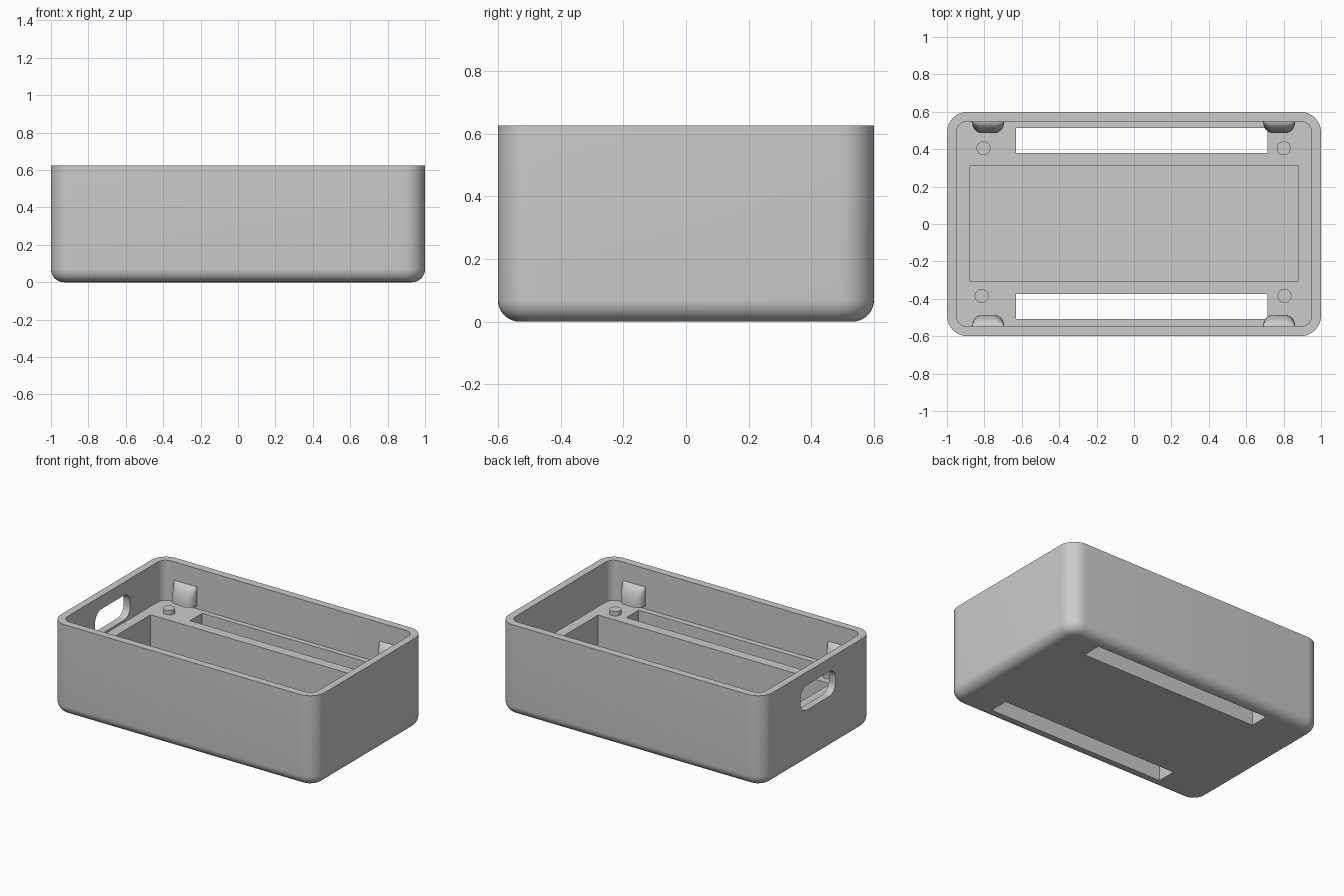
import bpy, bmesh, math

if "Cube" in bpy.data.objects:
    bpy.data.objects.remove(bpy.data.objects["Cube"], do_unlink=True)

# Single plastic material
GREY = (0.6, 0.6, 0.6, 1)
plastic = bpy.data.materials.new("grey_plastic")
plastic.use_nodes = True
plastic.diffuse_color = GREY
plastic.node_tree.nodes["Principled BSDF"].inputs["Base Color"].default_value = GREY

HEIGHT, SHELF, FLOOR = 0.625, 0.35, 0.05
CORNER, FILLET = 0.11, 0.07


def rounded_rect(x0, x1, y0, y1, r, steps=10):
    """Outline of a rectangle with round corners, anticlockwise."""
    if r <= 0:
        return [(x0, y0), (x1, y0), (x1, y1), (x0, y1)]
    centres = [(x1 - r, y1 - r), (x0 + r, y1 - r), (x0 + r, y0 + r), (x1 - r, y0 + r)]
    points = []
    for q, (cx, cy) in enumerate(centres):
        for i in range(steps + 1):
            a = math.pi / 2 * (q + i / steps)
            points.append((cx + r * math.cos(a), cy + r * math.sin(a)))
    return points


def loft(name, rings):
    """Solid through equal-sized rings of 3D points, capped at both ends."""
    bm = bmesh.new()
    loops = [[bm.verts.new(p) for p in ring] for ring in rings]
    for low, high in zip(loops, loops[1:]):
        for i in range(len(low)):
            j = (i + 1) % len(low)
            bm.faces.new((low[i], low[j], high[j], high[i]))
    bm.faces.new(loops[0][::-1])
    bm.faces.new(loops[-1])
    bmesh.ops.recalc_face_normals(bm, faces=bm.faces)
    mesh = bpy.data.meshes.new(name)
    bm.to_mesh(mesh)
    bm.free()
    mesh.materials.append(plastic)
    ob = bpy.data.objects.new(name, mesh)
    bpy.context.collection.objects.link(ob)
    return ob


def prism(name, outline, z0, z1):
    return loft(name, [[(x, y, z) for x, y in outline] for z in (z0, z1)])


def smooth(ob):
    bpy.ops.object.select_all(action='DESELECT')
    ob.select_set(True)
    bpy.context.view_layer.objects.active = ob
    bpy.ops.object.shade_smooth_by_angle(angle=math.radians(30))


# Outer body with a rounded bottom edge
rings = []
for i in range(9):
    a = math.pi / 2 * i / 8
    inset, z = FILLET * (1 - math.sin(a)), FILLET * (1 - math.cos(a))
    outline = rounded_rect(-1 + inset, 1 - inset, -0.6 + inset, 0.6 - inset, CORNER - inset)
    rings.append([(x, y, z) for x, y in outline])
rings.append([(x, y, HEIGHT) for x, y, _ in rings[-1]])
body = loft("case_body", rings)

# Cavity, central pocket, two through slots and the side port
cutters = [
    prism("cavity_cutter", rounded_rect(-0.95, 0.95, -0.548, 0.548, 0.06), SHELF, 0.8),
    prism("pocket_cutter", rounded_rect(-0.88, 0.88, -0.305, 0.31, 0), FLOOR, 0.5),
    prism("back_slot_cutter", rounded_rect(-0.63, 0.715, 0.38, 0.512, 0), -0.1, 0.5),
    prism("front_slot_cutter", rounded_rect(-0.63, 0.715, -0.508, -0.375, 0), -0.1, 0.5),
]
port = rounded_rect(-0.19, 0.19, 0.365, 0.535, 0.07)
cutters.append(loft("port_cutter", [[(x, y, z) for y, z in port] for x in (-1.1, -0.9)]))

for cutter in cutters:
    cutter.hide_render = True
    mod = body.modifiers.new(cutter.name, 'BOOLEAN')
    mod.operation, mod.solver, mod.object = 'DIFFERENCE', 'EXACT', cutter
bpy.context.view_layer.update()
cut_mesh = bpy.data.meshes.new_from_object(
    body.evaluated_get(bpy.context.evaluated_depsgraph_get()))
body.modifiers.clear()
body.data = cut_mesh
for cutter in cutters:
    bpy.data.objects.remove(cutter, do_unlink=True)
smooth(body)

# Locating posts on the shelf
for name, x, y in (("back_right_post", -0.805, 0.405), ("back_left_post", 0.8, 0.405),
                   ("front_right_post", -0.815, -0.385), ("front_left_post", 0.805, -0.385)):
    post = prism(name, rounded_rect(x - 0.037, x + 0.037, y - 0.037, y + 0.037, 0.037, 8),
                 SHELF - 0.01, SHELF + 0.03)
    smooth(post)

# Retaining catches on the long walls, domed towards the top
for side, sy in (("back", 1), ("front", -1)):
    for end, cx in (("right", -0.78), ("left", 0.776)):
        half = rounded_rect(-0.085, 0.085, -0.062, 0.062, 0.055, 6)
        half = [(x, y) for x, y in half if y < 0]
        rings = []
        for i in range(9):
            a = math.pi / 2 * i / 8
            depth, z = math.cos(a), 0.37 + 0.13 * math.sin(a)
            ring = [(cx + x, sy * (0.548 + y * depth), z) for x, y in half]
            wall = [(cx + x, sy * 0.56, z) for x in (0.085, -0.085)]
            rings.append(ring + wall)
        smooth(loft(side + "_" + end + "_catch", rings))
